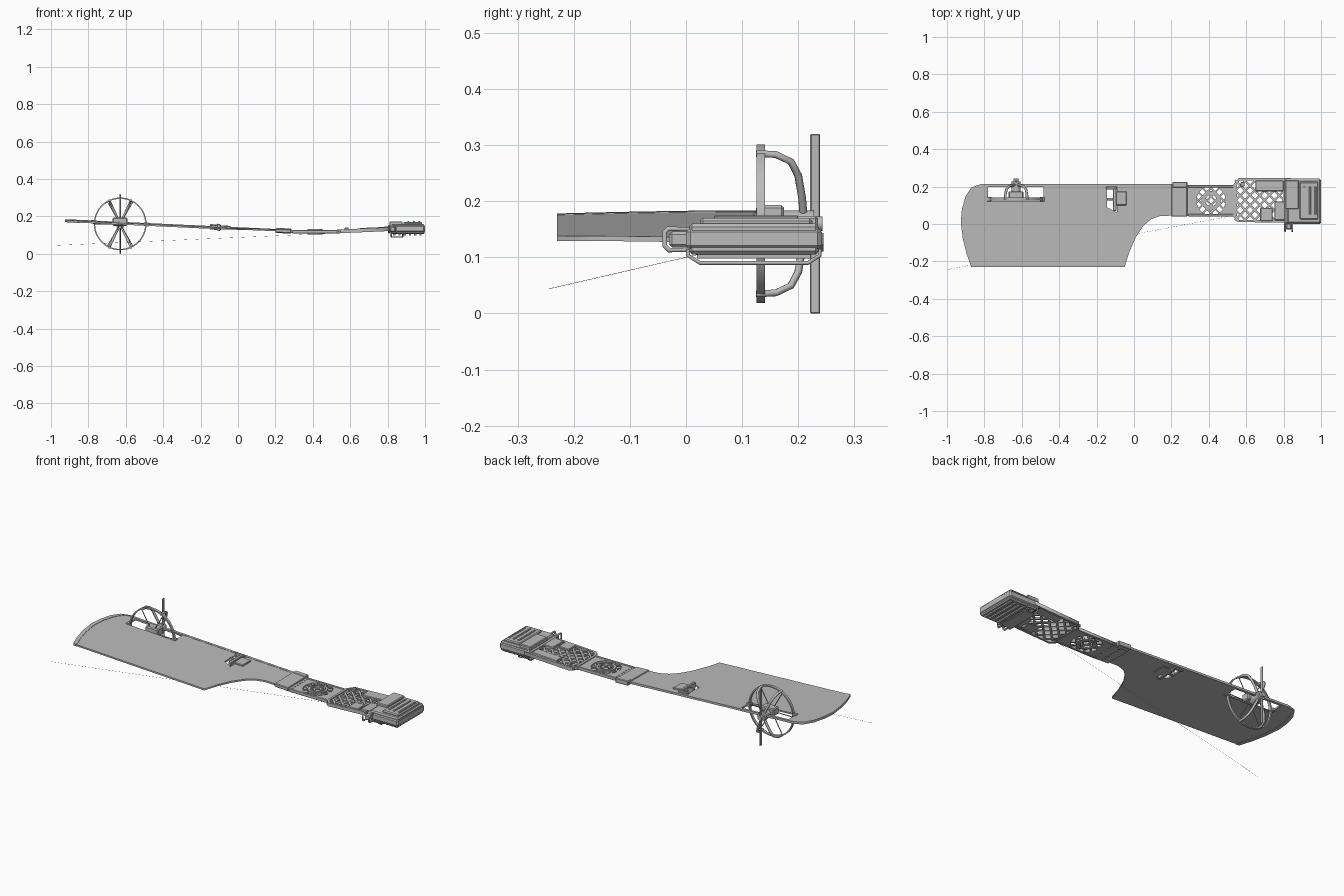
import bpy, bmesh
from math import sin, cos, pi, radians, sqrt
from mathutils import Vector, Matrix

if "Cube" in bpy.data.objects:
    bpy.data.objects.remove(bpy.data.objects["Cube"])

grey = bpy.data.materials.new("plain grey")
grey.use_nodes = True
grey.diffuse_color = (0.5, 0.5, 0.5, 1)
grey.node_tree.nodes["Principled BSDF"].inputs["Base Color"].default_value = grey.diffuse_color


def place(name, mesh, warp=None):
    """Add a mesh as a named part, moving its points with warp."""
    if warp:
        for v in mesh.vertices:
            v.co = warp(v.co)
    mesh.materials.clear()
    mesh.materials.append(grey)
    obj = bpy.data.objects.new(name, mesh)
    bpy.context.collection.objects.link(obj)
    return obj


def from_curve(name, curve, warp=None):
    tmp = bpy.data.objects.new("tmp", curve)
    bpy.context.collection.objects.link(tmp)
    graph = bpy.context.evaluated_depsgraph_get()
    mesh = bpy.data.meshes.new_from_object(tmp.evaluated_get(graph))
    bpy.data.objects.remove(tmp)
    return place(name, mesh, warp)


def add_spline(curve, points, closed):
    spline = curve.splines.new("POLY")
    spline.points.add(len(points) - 1)
    for p, co in zip(spline.points, points):
        p.co = (*co, 1) if len(co) == 3 else (*co, 0, 1)
    spline.use_cyclic_u = closed


def plate(name, loops, thick, warp=None):
    """Flat plate; every loop after the first is a hole."""
    curve = bpy.data.curves.new(name, "CURVE")
    curve.dimensions, curve.fill_mode = "2D", "BOTH"
    curve.extrude = thick / 2
    for loop in loops:
        add_spline(curve, loop, True)
    return from_curve(name, curve, warp)


def tube(name, points, radius, closed=False):
    curve = bpy.data.curves.new(name, "CURVE")
    curve.dimensions, curve.use_fill_caps = "3D", True
    curve.bevel_depth, curve.bevel_resolution = radius, 1
    add_spline(curve, points, closed)
    return from_curve(name, curve)


def box(name, x, y, z, bevel=0.0, warp=None):
    bm = bmesh.new()
    bmesh.ops.create_cube(bm, size=1)
    for v in bm.verts:
        v.co = [r[0] + (c + 0.5) * (r[1] - r[0]) for c, r in zip(v.co, (x, y, z))]
    if bevel:
        bmesh.ops.bevel(bm, geom=bm.edges[:], offset=bevel, segments=1, affect="EDGES")
    mesh = bpy.data.meshes.new(name)
    bm.to_mesh(mesh)
    bm.free()
    return place(name, mesh, warp)


def rect(x, y):
    return [(x[0], y[0]), (x[1], y[0]), (x[1], y[1]), (x[0], y[1])]


def circle(cx, cy, r, n=32):
    return [(cx + r * cos(2 * pi * i / n), cy + r * sin(2 * pi * i / n)) for i in range(n)]


def on_wing(co):
    return Vector((co.x, co.y, co.z + 0.134 - 0.046 * co.x + 0.01 * co.y))


def on_arm(co):
    return Vector((co.x, co.y, co.z + 0.118))


def on_panel(co):
    return Vector((co.x, co.y, co.z + 0.118 + 0.045 * (co.x - 0.5)))


def lattice(name, x, y, pitch, width, thick, warp, disc=None):
    """Diagonal bars clipped to a rectangle, or to a disc (cx, cy, r)."""
    cx, cy = (x[0] + x[1]) / 2, (y[0] + y[1]) / 2
    half_x, half_y = (x[1] - x[0]) / 2, (y[1] - y[0]) / 2
    for side in (1, -1):
        for k in range(-12, 13):
            off = (k + 0.5) * pitch
            if disc:
                d = off / sqrt(2)
                if abs(d) >= disc:
                    continue
                reach = sqrt(disc ** 2 - d ** 2) / sqrt(2)
                lo, hi = -off / 2 - reach, -off / 2 + reach
            else:
                lo, hi = max(-half_x, -half_y - off), min(half_x, half_y - off)
            if hi - lo < width:
                continue
            a, b = Vector((cx + lo, cy + side * (lo + off))), Vector((cx + hi, cy + side * (hi + off)))
            n = Vector((-side, 1)).normalized() * width / 2
            plate(name, [[a - n, b - n, b + n, a + n]], thick, warp)


# Wing with propeller slot and bracket opening
tip = [(-0.82, 0.213), (-0.87, 0.195), (-0.9, 0.15), (-0.92, 0.08), (-0.926, 0.01),
       (-0.915, -0.08), (-0.895, -0.16), (-0.87, -0.23)]
root = [(-0.05, -0.23), (-0.025, -0.15), (0.01, -0.07), (0.05, -0.01), (0.09, 0.025),
        (0.14, 0.043), (0.22, 0.045), (0.22, 0.213)]
slot = rect((-0.78, -0.485), (0.122, 0.198))
opening = [(-0.145, 0.09), (-0.09, 0.06), (-0.09, 0.185), (-0.145, 0.185)]
plate("wing", [tip + root, slot, opening], 0.009, on_wing)
inner_tip = [(px + 0.022, py) for px, py in reversed(tip)]
plate("wing_tip_edge", [tip + inner_tip], 0.013, on_wing)
box("wing_rear_bar", (-0.82, 0.2), (0.2, 0.214), (-0.006, 0.006), 0, on_wing)

# Propeller guard: ring, curved struts, motor and two blades
hub = Vector((-0.63, 0, 0.16))


def upright(co):
    return Vector((hub.x + co.x, 0.133 - co.z, hub.z + co.y))


plate("guard_ring", [circle(0, 0, 0.141, 48), circle(0, 0, 0.134, 48)], 0.015, upright)
for a in (65, 115, 245, 295):
    way = Vector((cos(radians(a)), 0, sin(radians(a))))
    path = [(0.138, 0.125), (0.136, 0.16), (0.122, 0.187), (0.095, 0.2), (0.05, 0.207), (0.01, 0.21)]
    tube("guard_strut", [hub + way * r + Vector((0, y, 0)) for r, y in path], 0.007)
for a in range(0, 360, 60):
    way = Vector((cos(radians(a)), 0, sin(radians(a))))
    tube("guard_spoke", [hub + way * r + Vector((0, 0.135, 0)) for r in (0.01, 0.136)], 0.0025)
plate("motor", [circle(0, 0, 0.024, 20)], 0.07, lambda c: upright(c) + Vector((0, 0.06, 0)))
plate("spinner", [circle(0, 0, 0.013, 16)], 0.02, lambda c: upright(c) + Vector((0, 0.1, 0)))
box("motor_mount", (-0.67, -0.59), (0.125, 0.175), (0.15, 0.193), 0.005)
for side in (1, -1):
    spin = Matrix.Rotation(radians(4) * side, 3, "Z")
    box("propeller_blade", (-0.003, 0.003), (-0.009, 0.009), (0, 0.16), 0.002,
        lambda c: Vector((0, 0.23, 0)) + hub + spin @ Vector((c.x, c.y, c.z * side)))
for x in (-0.775, -0.49):
    box("guard_clamp", (x - 0.012, x + 0.012), (0.12, 0.145), (-0.01, 0.01), 0.002, on_wing)

# Mid wing bracket
box("bracket_bar", (-0.15, -0.09), (0.185, 0.2), (-0.013, 0.016), 0.003, on_wing)
box("bracket_block", (-0.1, -0.04), (0.1, 0.175), (-0.008, 0.012), 0.003, on_wing)
box("bracket_post", (-0.112, -0.094), (0.07, 0.19), (-0.016, 0.02), 0.003, on_wing)
box("bracket_arm", (-0.145, -0.1), (0.125, 0.14), (-0.012, 0.012), 0.002, on_wing)

# Joint between wing and arm
box("joint_plate", (0.2, 0.285), (0.04, 0.214), (-0.011, 0.009), 0.003, on_wing)
box("joint_cap", (0.205, 0.285), (0.195, 0.225), (-0.015, 0.012), 0.003, on_wing)

# Arm with round lattice window and a central ring
centre = (0.412, 0.125)
plate("arm", [rect((0.27, 0.55), (0.042, 0.208)), circle(*centre, 0.078)], 0.014, on_arm)
lattice("arm_lattice", (0.334, 0.49), (0.047, 0.203), 0.045, 0.009, 0.008, on_arm, 0.079)
plate("arm_ring", [circle(*centre, 0.052), circle(*centre, 0.03)], 0.02, on_arm)
plate("arm_ring_lip", [circle(*centre, 0.041), circle(*centre, 0.033)], 0.027, on_arm)
for i in range(7):
    for x in (0.255, 0.3):
        plate("arm_stud", [circle(x, 0.06 + i * 0.022, 0.004, 8)], 0.02, on_arm)
for y in (0.045, 0.2):
    box("arm_rail", (0.29, 0.54), (y - 0.004, y + 0.008), (-0.009, 0.01), 0.002, on_arm)

# Lattice panel
outline = [(0.53, 0.04), (0.555, 0.01), (0.84, 0.008), (0.84, 0.245), (0.56, 0.245), (0.53, 0.21)]
window = [(0.543, 0.045), (0.563, 0.022), (0.8, 0.02), (0.8, 0.233), (0.566, 0.233), (0.543, 0.205)]
plate("panel_frame", [outline, window], 0.02, on_panel)
lattice("panel_lattice", (0.54, 0.805), (0.018, 0.236), 0.052, 0.011, 0.01, on_panel)
for x, y, top in (((0.65, 0.8), (0.175, 0.232), 0.013), ((0.675, 0.74), (0.015, 0.085), 0.013),
                  ((0.75, 0.82), (0.02, 0.12), 0.014), ((0.57, 0.59), (0.2, 0.225), 0.02)):
    box("panel_component", x, y, (-0.005, top), 0.003, on_panel)

# End module body and its stacked covers
box("module_body", (0.805, 1.0), (0.0, 0.242), (0.113, 0.153), 0.008)
box("module_band", (0.82, 0.997), (0.005, 0.237), (0.105, 0.16), 0.006)
box("module_cover", (0.885, 0.985), (0.025, 0.225), (0.15, 0.17), 0.005)
box("module_box", (0.81, 0.88), (0.08, 0.235), (0.15, 0.173), 0.004)
for i in range(3):
    x = 0.905 + i * 0.03
    box("module_rib", (x, x + 0.01), (0.05, 0.2), (0.165, 0.175), 0.002)
for i in range(6):
    x = 0.83 + i * 0.028
    box("module_fin", (x, x + 0.012), (0.02, 0.222), (0.098, 0.115), 0)

# Handles below the module and the side latch
for x in (0.82, 0.88):
    tube("module_handle", [(x, 0.003, 0.115), (x, 0.004, 0.103), (x, 0.025, 0.09),
                           (x, 0.217, 0.09), (x, 0.238, 0.103), (x, 0.239, 0.115)], 0.004)
box("handle_plate", (0.82, 0.88), (0.03, 0.212), (0.087, 0.093), 0)
box("latch_core", (0.812, 0.842), (-0.03, 0.01), (0.118, 0.146), 0.005)
for x in (0.808, 0.846):
    tube("latch_loop", [(x, 0.005, 0.113), (x, -0.03, 0.113), (x, -0.038, 0.121),
                        (x, -0.038, 0.145), (x, -0.032, 0.151), (x, 0.005, 0.151)], 0.005, True)

# Hair-thin trailing wire
tube("trailing_wire", [(0.54, 0.047, 0.111), (-1.0, -0.244, 0.044)], 0.0004)
